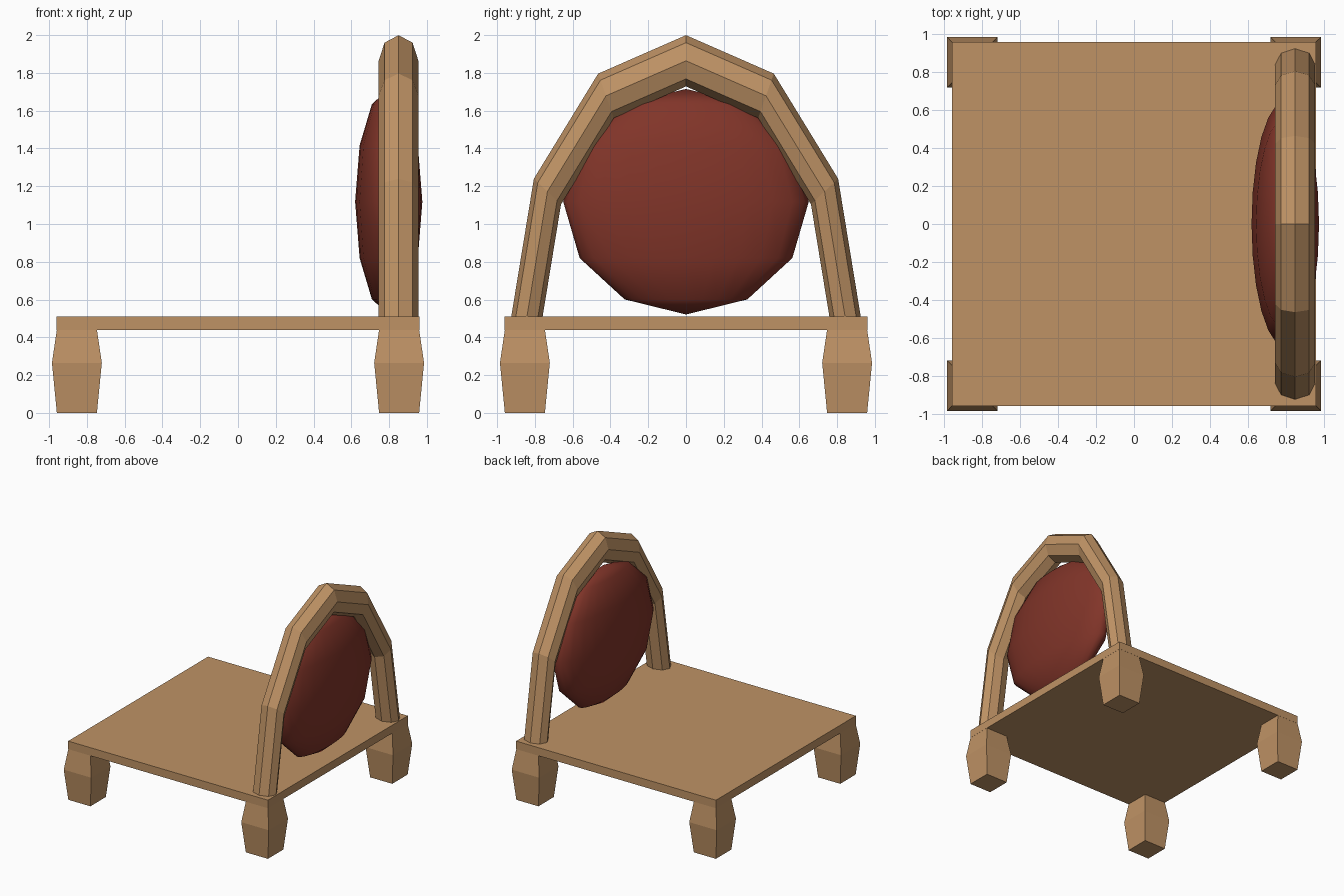
import bpy, bmesh, math
from mathutils import Vector

if "Cube" in bpy.data.objects:
    bpy.data.objects.remove(bpy.data.objects["Cube"])


def material(name, rgb):
    m = bpy.data.materials.new(name)
    m.diffuse_color = (*rgb, 1)
    m.use_nodes = True
    m.node_tree.nodes["Principled BSDF"].inputs["Base Color"].default_value = m.diffuse_color
    return m


WOOD = material("wood", (0.52, 0.29, 0.13))
FABRIC = material("red_fabric", (0.22, 0.035, 0.022))


def add_object(name, bm, mat):
    bmesh.ops.recalc_face_normals(bm, faces=bm.faces)
    mesh = bpy.data.meshes.new(name)
    bm.to_mesh(mesh)
    bm.free()
    mesh.materials.append(mat)
    obj = bpy.data.objects.new(name, mesh)
    bpy.context.collection.objects.link(obj)
    return obj


def loft(name, rings, mat):
    """Skin a list of closed rings and cap both ends."""
    bm = bmesh.new()
    loops = [[bm.verts.new(p) for p in ring] for ring in rings]
    n = len(loops[0])
    for a, b in zip(loops, loops[1:]):
        for i in range(n):
            j = (i + 1) % n
            bm.faces.new((a[i], a[j], b[j], b[i]))
    bm.faces.new(loops[0])
    bm.faces.new(loops[-1])
    return add_object(name, bm, mat)


def square(cx, cy, h, z):
    return [(cx + sx * h, cy + sy * h, z)
            for sx, sy in ((-1, -1), (1, -1), (1, 1), (-1, 1))]


# Seat board
loft("seat", [square(0, 0, 0.96, 0.44), square(0, 0, 0.96, 0.51)], WOOD)

# Four square legs, bulging at mid height
for side_x, x in (("left", -0.853), ("right", 0.853)):
    for side_y, y in (("front", -0.853), ("back", 0.853)):
        loft(f"{side_y}_{side_x}_leg",
             [square(x, y, h, z) for h, z in ((0.106, 0), (0.132, 0.265), (0.106, 0.44))],
             WOOD)

# Backrest arch: half ring of octagonal section, stretched upward
rings = []
for k in range(7):
    a = math.pi * k / 6
    ring = []
    for i in range(8):
        t = math.tau * i / 8
        r = 0.847 + 0.083 * math.cos(t)
        ring.append((0.85 + 0.105 * math.sin(t), r * math.cos(a), 0.48 + 1.634 * r * math.sin(a)))
    rings.append(ring)
loft("back_arch", rings, WOOD)

# Smooth oval back cushion
bm = bmesh.new()
bmesh.ops.create_uvsphere(bm, u_segments=24, v_segments=6, radius=1)
bmesh.ops.scale(bm, verts=bm.verts, vec=Vector((0.178, 0.65, 0.597)))
bmesh.ops.translate(bm, verts=bm.verts, vec=Vector((0.798, 0, 1.118)))
cushion = add_object("back_cushion", bm, FABRIC)
for p in cushion.data.polygons:
    p.use_smooth = True
